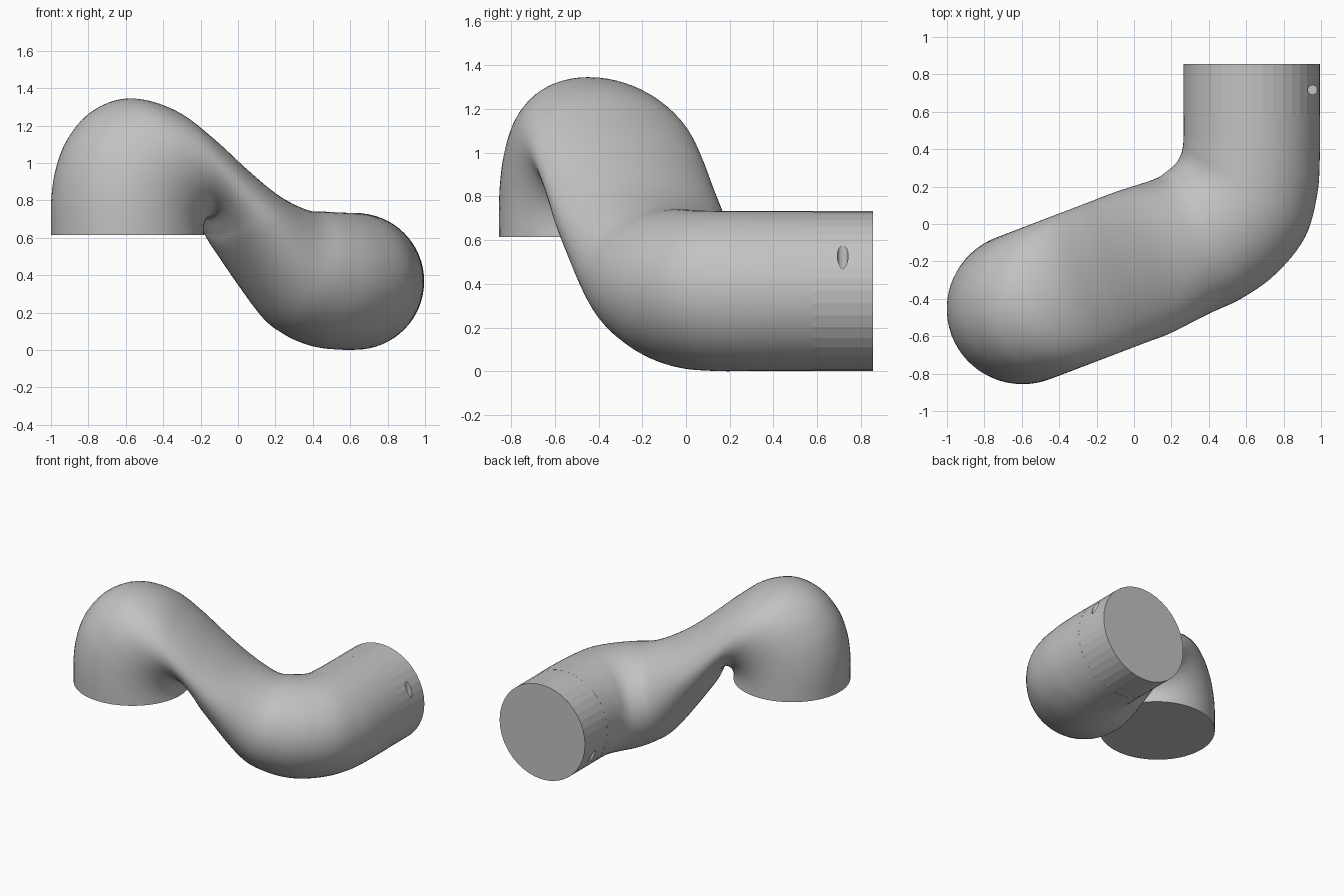
import bpy, bmesh, math
from mathutils import Vector

cube = bpy.data.objects.get("Cube")
if cube:
    bpy.data.objects.remove(cube, do_unlink=True)

grey = bpy.data.materials.new("plain grey")
grey.use_nodes = True
colour = (0.54, 0.54, 0.54, 1)
grey.diffuse_color = colour
grey.node_tree.nodes["Principled BSDF"].inputs["Base Color"].default_value = colour

ALONG = Vector((0.934, 0.357, 0))     # plan direction of the sloping run
ACROSS = Vector((-0.357, 0.934, 0))
START = Vector((-0.59, -0.45, 0))
UP = Vector((0, 0, 1))


def slope_section(outer, inner):
    """Ellipse through an outer and an inner point (distance along run, height)."""
    o, i = (START + ALONG * s + UP * z for s, z in (outer, inner))
    return (o + i) / 2, ACROSS * 0.405, (o - i) / 2


def bend_section(inner, outer, height, rise):
    """Ellipse between an inner and an outer plan point, with a leaning upright axis."""
    i, o = Vector((*inner, height)), Vector((*outer, height))
    return (o + i) / 2, (i - o) / 2, Vector(rise)


def make_object(name, bm):
    bmesh.ops.recalc_face_normals(bm, faces=bm.faces[:])
    mesh = bpy.data.meshes.new(name)
    bm.to_mesh(mesh)
    bm.free()
    mesh.materials.append(grey)
    obj = bpy.data.objects.new(name, mesh)
    bpy.context.collection.objects.link(obj)
    return obj


def select_only(obj):
    bpy.ops.object.select_all(action='DESELECT')
    obj.select_set(True)
    bpy.context.view_layer.objects.active = obj


def loft(name, sections, sides):
    """Skin elliptical sections (centre, half axis, half axis) and cap the ends."""
    bm = bmesh.new()
    rings = []
    for c, a, b in sections:
        angles = (math.tau * k / sides for k in range(sides))
        rings.append([bm.verts.new(c + a * math.cos(t) + b * math.sin(t)) for t in angles])
    for r0, r1 in zip(rings, rings[1:]):
        for k in range(sides):
            n = (k + 1) % sides
            bm.faces.new((r0[k], r0[n], r1[n], r1[k]))
    bm.faces.new(rings[0])
    bm.faces.new(rings[-1])
    return make_object(name, bm)


def spline(keys, steps):
    """Smooth interpolation through the key sections."""
    padded = [keys[0]] + keys + [keys[-1]]
    result = []
    for k in range(len(keys) - 1):
        quad = padded[k:k + 4]
        for j in range(steps):
            t = j / steps
            result.append([(p1 * 2 + (p2 - p0) * t
                            + (p0 * 2 - p1 * 5 + p2 * 4 - p3) * t ** 2
                            + (p1 * 3 - p0 - p2 * 3 + p3) * t ** 3) / 2
                           for p0, p1, p2, p3 in zip(*quad)])
    return result + [keys[-1]]


# Bent pipe: downward mouth, flattened slope, then a bend towards the back
keys = [
    slope_section((-0.41, 0.615), (0.41, 0.615)),
    slope_section((-0.41, 0.80), (0.407, 0.64)),
    slope_section((-0.385, 0.97), (0.41, 0.665)),
    slope_section((-0.32, 1.13), (0.418, 0.685)),
    slope_section((-0.19, 1.275), (0.43, 0.70)),
    slope_section((0.0, 1.345), (0.445, 0.708)),
    slope_section((0.22, 1.295), (0.46, 0.70)),
    slope_section((0.42, 1.155), (0.475, 0.675)),
    slope_section((0.62, 0.985), (0.50, 0.62)),
    slope_section((0.82, 0.835), (0.55, 0.52)),
    bend_section((0.11, 0.24), (0.40, -0.48), 0.465, (0.10, 0.035, 0.285)),
    bend_section((0.18, 0.285), (0.58, -0.395), 0.405, (0.08, 0.04, 0.335)),
    bend_section((0.225, 0.325), (0.76, -0.265), 0.375, (0.05, 0.03, 0.36)),
    bend_section((0.25, 0.37), (0.915, -0.07), 0.367, (0.02, 0.01, 0.366)),
    bend_section((0.262, 0.42), (0.98, 0.16), 0.367, (0, 0, 0.366)),
    bend_section((0.265, 0.48), (0.994, 0.37), 0.367, (0, 0, 0.365)),
    bend_section((0.265, 0.58), (0.995, 0.58), 0.367, (0, 0, 0.365)),
]
pipe = loft("bent_pipe", spline(keys, 6), 64)
select_only(pipe)
bpy.ops.object.shade_smooth_by_angle(angle=math.radians(55))

# Faceted end collar
axis_x, axis_z = Vector((-0.365, 0, 0)), Vector((0, 0, 0.365))
collar = loft("end_collar", [(Vector((0.63, y, 0.367)), axis_x, axis_z)
                             for y in (0.58, 0.855)], 40)

# Two opposite blind pin holes drilled into the collar
for side in (1, -1):
    centre = Vector((0.63 + side * 0.325, 0.717, 0.367 + side * 0.21))
    r = 0.025
    drill = loft("pin_hole_cutter", [(centre + UP * h, Vector((r, 0, 0)), Vector((0, r, 0)))
                                     for h in (-0.13, 0.13)], 24)
    drill.hide_render = True
    cut = collar.modifiers.new("pin hole", 'BOOLEAN')
    cut.operation = 'DIFFERENCE'
    cut.solver = 'EXACT'
    cut.object = drill
    select_only(collar)
    bpy.ops.object.modifier_apply(modifier=cut.name)
    bpy.data.objects.remove(drill, do_unlink=True)
